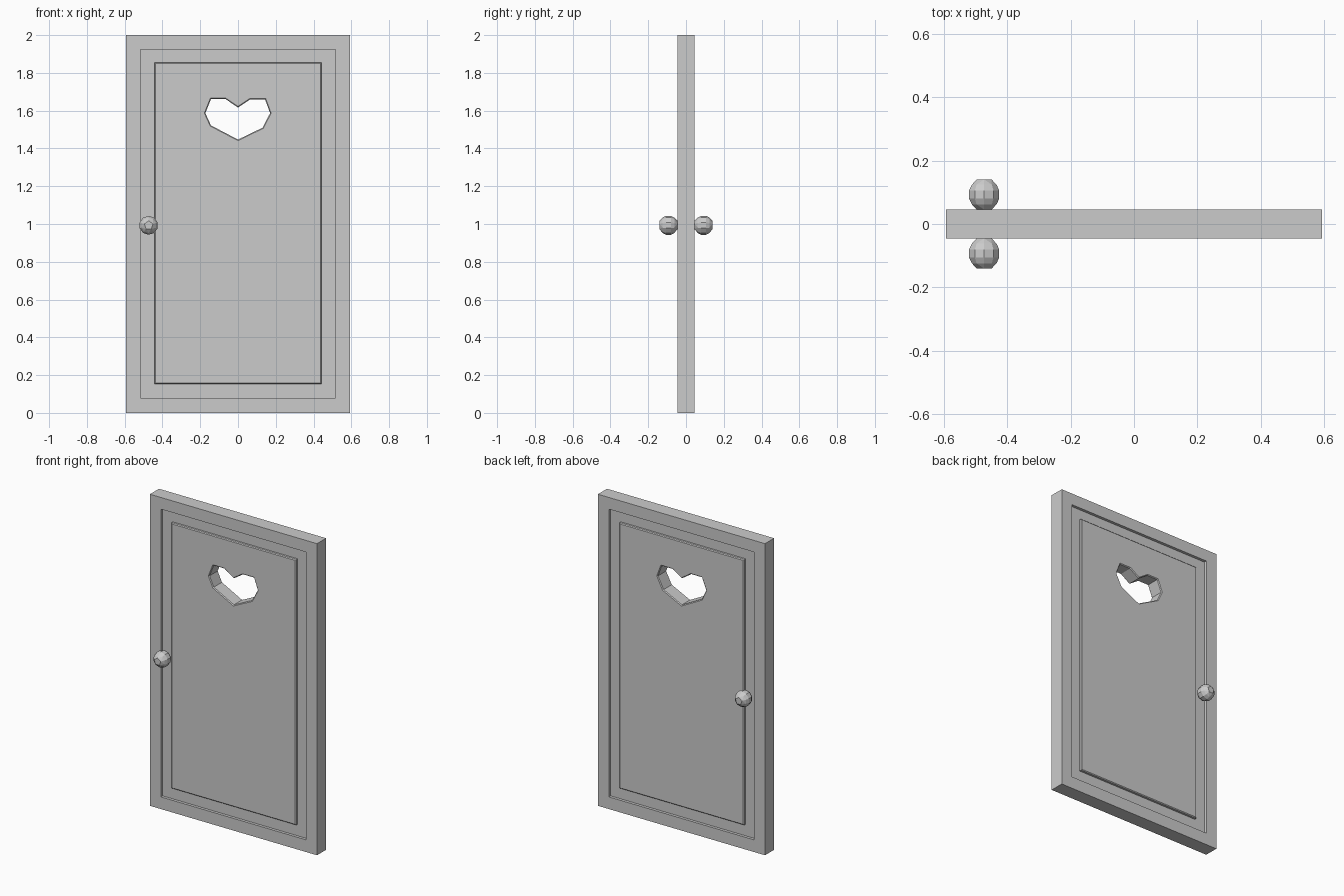
import bpy, bmesh
from math import cos, sin, pi, radians
from mathutils import Matrix, Vector

default = bpy.data.objects.get("Cube")
if default:
    bpy.data.objects.remove(default, do_unlink=True)

grey = bpy.data.materials.new("plain_grey")
grey.use_nodes = True
colour = (0.6, 0.6, 0.6, 1)
grey.diffuse_color = colour
grey.node_tree.nodes["Principled BSDF"].inputs["Base Color"].default_value = colour


def add_mesh(name, mesh):
    mesh.name = name
    mesh.materials.clear()
    mesh.materials.append(grey)
    obj = bpy.data.objects.new(name, mesh)
    bpy.context.collection.objects.link(obj)
    return obj


def rectangle(half_width, bottom, top):
    return [(-half_width, bottom), (half_width, bottom),
            (half_width, top), (-half_width, top)]


def upright_plate(name, outlines, half_depth, chamfer=0):
    """Filled outlines (later ones are holes), extruded along y."""
    curve = bpy.data.curves.new(name, 'CURVE')
    curve.dimensions = '2D'
    curve.fill_mode = 'BOTH'
    curve.extrude = half_depth - chamfer
    curve.bevel_depth = chamfer
    curve.bevel_resolution = 0
    curve.offset = -chamfer
    for outline in outlines:
        spline = curve.splines.new('POLY')
        spline.points.add(len(outline) - 1)
        for point, (x, z) in zip(spline.points, outline):
            point.co = (x, z, 0, 1)
        spline.use_cyclic_u = True
    helper = bpy.data.objects.new(name + "_outline", curve)
    bpy.context.collection.objects.link(helper)
    bpy.context.view_layer.update()
    graph = bpy.context.evaluated_depsgraph_get()
    mesh = bpy.data.meshes.new_from_object(helper.evaluated_get(graph))
    bpy.data.objects.remove(helper, do_unlink=True)

    bm = bmesh.new()
    bm.from_mesh(mesh)
    bm.transform(Matrix.Rotation(radians(90), 4, 'X'))
    bmesh.ops.remove_doubles(bm, verts=bm.verts, dist=0.0001)
    bmesh.ops.recalc_face_normals(bm, faces=bm.faces)
    for face in bm.faces:
        face.smooth = False
    bm.to_mesh(mesh)
    bm.free()
    return add_mesh(name, mesh)


def door_knob(name, side):
    """Faceted ball with five-sided ends and ten sides around the middle."""
    rings = [(5, 0.024, 0.048), (10, 0.041, 0.031), (10, 0.05, 0.013)]
    bm = bmesh.new()
    for count, radius, offset in rings:
        for end in (-1, 1):
            for i in range(count):
                angle = pi / 2 + 2 * pi * i / count
                bm.verts.new((radius * cos(angle), end * offset, radius * sin(angle)))
    bmesh.ops.convex_hull(bm, input=bm.verts)
    bmesh.ops.dissolve_limit(bm, angle_limit=radians(3), verts=bm.verts, edges=bm.edges)
    bmesh.ops.translate(bm, verts=bm.verts, vec=Vector((-0.473, side * 0.093, 0.993)))
    bmesh.ops.recalc_face_normals(bm, faces=bm.faces)
    mesh = bpy.data.meshes.new(name)
    bm.to_mesh(mesh)
    bm.free()
    return add_mesh(name, mesh)


# Outer frame
upright_plate("door_frame", [rectangle(0.593, 0, 2), rectangle(0.516, 0.078, 1.925)], 0.046)

# Sunken groove between frame and panel
upright_plate("groove_floor", [rectangle(0.53, 0.065, 1.94), rectangle(0.42, 0.17, 1.835)], 0.028)

# Raised panel with a heart-shaped window
heart = [(0, 1.447), (0.13, 1.51), (0.17, 1.587), (0.143, 1.66), (0.065, 1.66),
         (0, 1.617), (-0.067, 1.662), (-0.143, 1.662), (-0.173, 1.587), (-0.143, 1.522)]
upright_plate("door_panel", [rectangle(0.443, 0.152, 1.856), heart], 0.046, 0.005)

# Knobs on both sides
door_knob("front_knob", -1)
door_knob("back_knob", 1)
